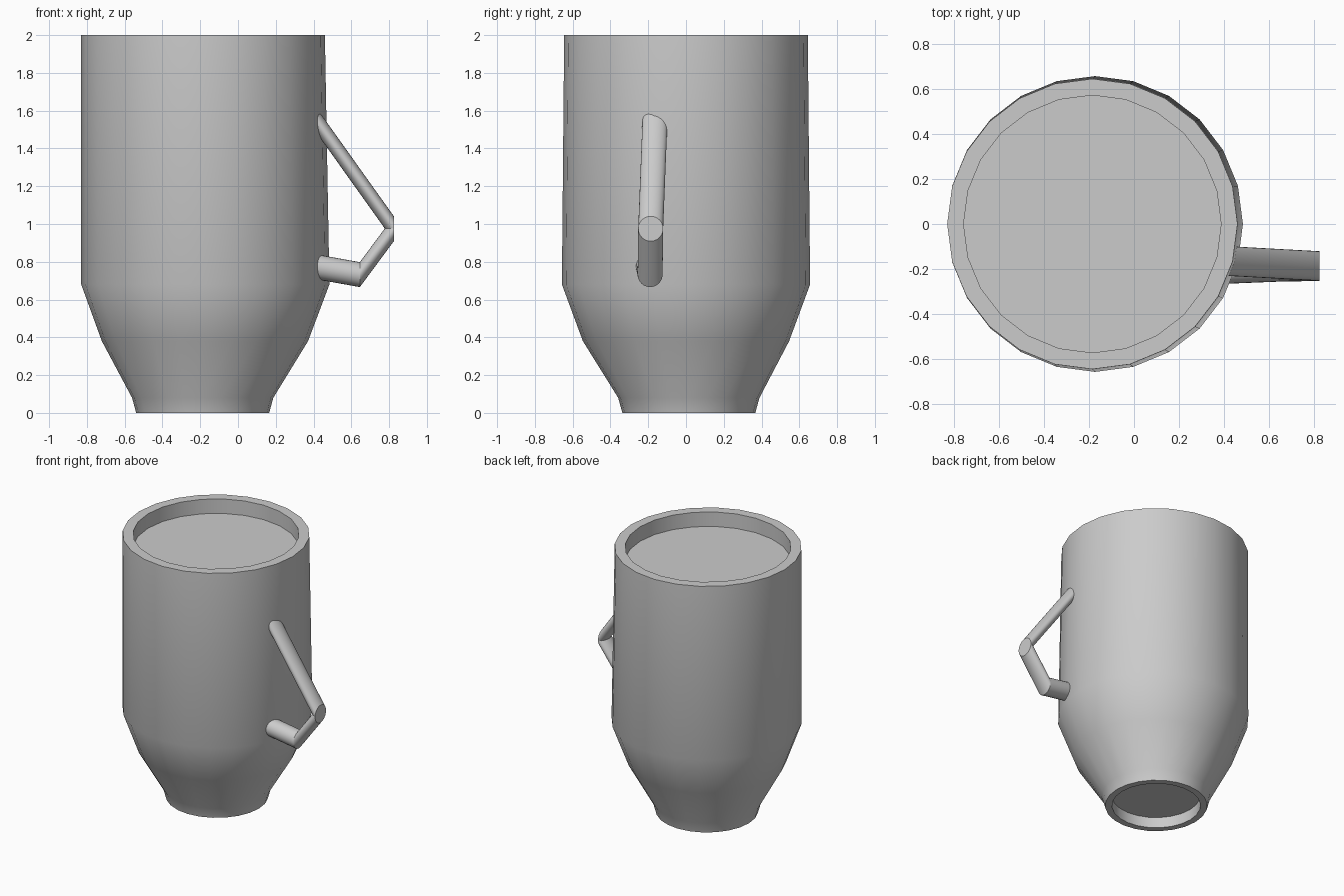
import bpy, bmesh, math
from mathutils import Vector

cube = bpy.data.objects.get("Cube")
if cube:
    bpy.data.objects.remove(cube, do_unlink=True)

grey = bpy.data.materials.new("plain grey")
grey.use_nodes = True
colour = (0.6, 0.6, 0.6, 1)
grey.diffuse_color = colour
grey.node_tree.nodes["Principled BSDF"].inputs["Base Color"].default_value = colour


def loft(name, rings, sides, axis):
    """Skin a closed solid through circles (x, y, z, radius) facing one axis."""
    bm = bmesh.new()
    loops = []
    for x, y, z, r in rings:
        loop = []
        for i in range(sides):
            a = math.tau * i / sides
            c, s = r * math.cos(a), r * math.sin(a)
            offset = Vector((c, s, 0)) if axis == "z" else Vector((0, c, s))
            loop.append(bm.verts.new(Vector((x, y, z)) + offset))
        loops.append(loop)
    for low, high in zip(loops, loops[1:]):
        for i in range(sides):
            j = (i + 1) % sides
            bm.faces.new((low[i], low[j], high[j], high[i]))
    bm.faces.new(loops[0])
    bm.faces.new(loops[-1])
    bmesh.ops.recalc_face_normals(bm, faces=bm.faces)
    mesh = bpy.data.meshes.new(name)
    bm.to_mesh(mesh)
    bm.free()
    mesh.materials.append(grey)
    obj = bpy.data.objects.new(name, mesh)
    bpy.context.collection.objects.link(obj)
    bpy.ops.object.select_all(action="DESELECT")
    obj.select_set(True)
    bpy.context.view_layer.objects.active = obj
    bpy.ops.object.shade_smooth_by_angle(angle=math.radians(32))
    return obj


# Mug body: recessed foot, tapered base, tall wall, recessed top
loft("mug_body", [
    (-0.185, 0.015, 0.08, 0.305),
    (-0.187, 0.015, 0, 0.305),
    (-0.187, 0.015, 0, 0.352),
    (-0.187, 0.015, 0.08, 0.374),
    (-0.175, 0, 0.38, 0.546),
    (-0.173, 0, 0.68, 0.657),
    (-0.185, 0, 2, 0.645),
    (-0.185, 0, 2, 0.572),
    (-0.185, 0, 1.89, 0.572),
], 24, "z")

# Bent handle: three slanted rods meeting at upright circles
path = [(0.39, -0.163, 1.585), (0.825, -0.187, 0.975),
        (0.645, -0.19, 0.732), (0.4, -0.2, 0.776)]
names = ["handle_upper_rod", "handle_middle_rod", "handle_lower_rod"]
for name, start, end in zip(names, path, path[1:]):
    loft(name, [(*start, 0.066), (*end, 0.066)], 24, "x")
